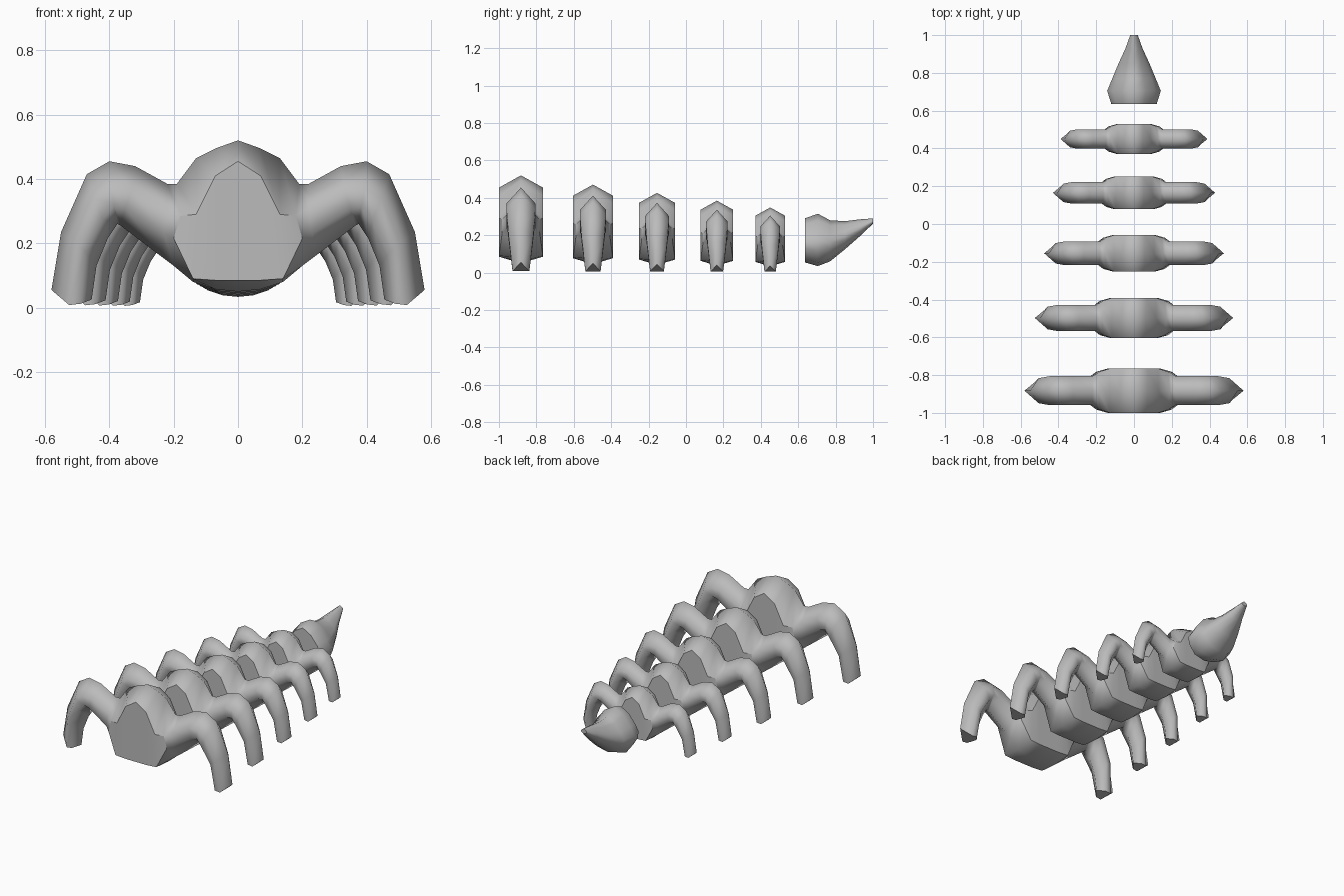
import bpy, bmesh

cube = bpy.data.objects.get("Cube")
if cube:
    bpy.data.objects.remove(cube)

grey = bpy.data.materials.new("plain grey")
grey.use_nodes = True
colour = (0.5, 0.5, 0.5, 1)
grey.diffuse_color = colour
grey.node_tree.nodes["Principled BSDF"].inputs["Base Color"].default_value = colour


def loft(name, rings, is_cap):
    """Skin closed rings, cap both ends, and keep only flat cap borders sharp."""
    bm = bmesh.new()
    loops = [[bm.verts.new(p) for p in ring] for ring in rings]
    n = len(rings[0])
    faces = []
    for i in range(len(loops) - 1):
        a, b = loops[i], loops[i + 1]
        for j in range(n):
            k = (j + 1) % n
            f = bm.faces.new((a[j], a[k], b[k], b[j]))
            faces.append((f, i, j))
    ends = [bm.faces.new(loops[0]), bm.faces.new(loops[-1])]
    caps = {f for f, i, j in faces if is_cap(i, j)} | set(ends)
    for f in bm.faces:
        f.smooth = True
    for e in bm.edges:
        if sum(f in caps for f in e.link_faces) == 1:
            e.smooth = False
    bmesh.ops.recalc_face_normals(bm, faces=bm.faces)
    mesh = bpy.data.meshes.new(name)
    bm.to_mesh(mesh)
    bm.free()
    mesh.materials.append(grey)
    return mesh


def place(name, mesh, y=0, scale=1):
    obj = bpy.data.objects.new(name, mesh)
    obj.location.y = y
    obj.scale = (scale,) * 3
    bpy.context.collection.objects.link(obj)


# Body segment with its pair of legs: six-sided sections from middle to foot
# top ridge, upper side, lower side, bottom ridge (x, z each), half depth
half = [
    ((0, .52), (0, .455), (0, .085), (0, .05), .117),
    ((.07, .495), (.07, .41), (.07, .085), (.07, .057), .117),
    ((.13, .465), (.13, .29), (.14, .09), (.14, .08), .117),
    ((.19, .385), (.18, .285), (.2, .215), (.2, .13), .1),
    ((.22, .385), (.22, .31), (.23, .23), (.24, .16), .077),
    ((.32, .44), (.33, .37), (.35, .31), (.365, .255), .077),
    ((.4, .455), (.395, .37), (.385, .32), (.375, .26), .077),
    ((.47, .415), (.445, .34), (.42, .275), (.405, .215), .077),
    ((.55, .235), (.505, .2), (.475, .175), (.44, .13), .066),
    ((.58, .055), (.525, .008), (.49, .012), (.455, .025), .045),
]


def section(points, side):
    top, up, low, bottom, d = points
    ring = [(top, 0), (up, -d), (low, -d), (bottom, 0), (low, d), (up, d)]
    return [(side * x, y, z) for (x, z), y in ring]


rings = [section(p, -1) for p in reversed(half[1:])] + [section(p, 1) for p in half]
middle = len(half) - 1
segment = loft("segment", rings,
               lambda i, j: j in (1, 4) and middle - 3 <= i < middle + 3)

for k, (y, s) in enumerate([(-.8825, 1), (-.4975, .905), (-.155, .82),
                            (.165, .74), (.45, .67)]):
    place(f"body_segment_{k + 1}", segment, y, s)

# Tail: rounded base drawn out into an upturned spike
outline = [(0, 1), (.45, .87), (.8, .65), (1, .48), (.95, .3), (.6, .07), (0, 0)]
outline += [(-x, z) for x, z in outline[-2:0:-1]]
# y, half width, bottom, top
stations = [(.635, .12, .055, .29), (.705, .142, .035, .315), (.77, .115, .06, .28),
            (.85, .082, .125, .275), (.93, .045, .195, .285), (1, .02, .262, .29)]
tail = loft("tail", [[(w * x, y, lo + (hi - lo) * z) for x, z in outline]
                     for y, w, lo, hi in stations], lambda i, j: False)
place("tail", tail)
